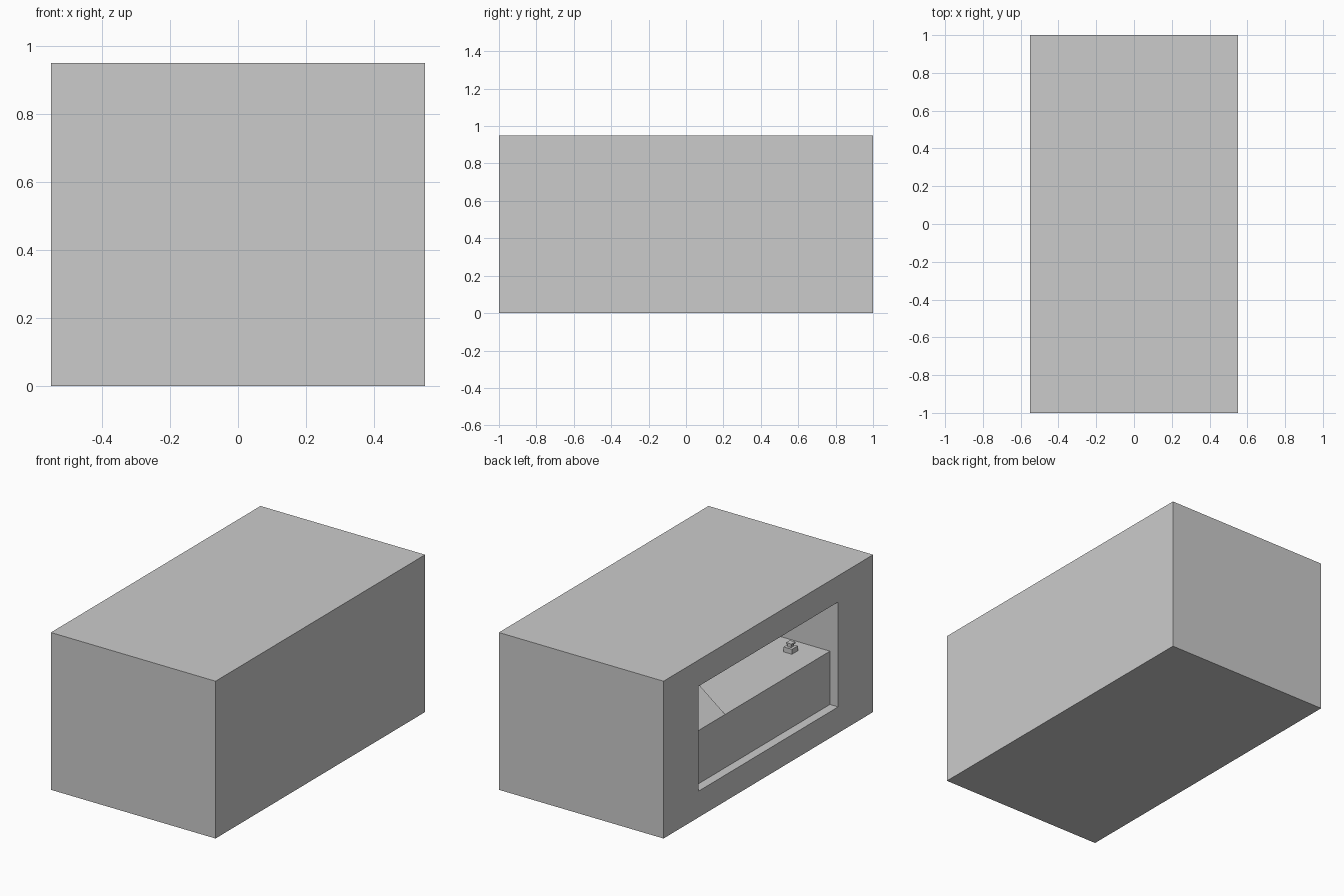
import bpy, bmesh

if "Cube" in bpy.data.objects:
    bpy.data.objects.remove(bpy.data.objects["Cube"])

def box(name, x0, x1, y0, y1, z0, z1):
    bm = bmesh.new()
    bmesh.ops.create_cube(bm, size=1)
    for v in bm.verts:
        v.co = ((x0 + x1) / 2 + v.co.x * (x1 - x0),
                (y0 + y1) / 2 + v.co.y * (y1 - y0),
                (z0 + z1) / 2 + v.co.z * (z1 - z0))
    return finish(name, bm)

def prism(name, profile, y0, y1):
    # xz profile swept along y
    bm = bmesh.new()
    face = bm.faces.new([bm.verts.new((x, y0, z)) for x, z in profile])
    new = bmesh.ops.extrude_face_region(bm, geom=[face])["geom"]
    bmesh.ops.translate(bm, vec=(0, y1 - y0, 0),
                        verts=[g for g in new if isinstance(g, bmesh.types.BMVert)])
    return finish(name, bm)

def finish(name, bm):
    bmesh.ops.recalc_face_normals(bm, faces=bm.faces)
    me = bpy.data.meshes.new(name)
    bm.to_mesh(me)
    bm.free()
    ob = bpy.data.objects.new(name, me)
    bpy.context.collection.objects.link(ob)
    return ob

W, L, H = 0.55, 1.0, 0.95
FLOOR, CEIL, SIDE, BACK = H / 6, H * 5 / 6, L * 2 / 3, W * 2 / 3
FRONT, TOP = -W + 0.055, 0.48

# outer block with a recess in its left side
body = box("outer_block", -W, W, -L, L, 0, H)
cutter = box("recess_cutter", -W - 0.2, BACK, -SIDE, SIDE, FLOOR, CEIL)
cutter.hide_render = True
cutter.hide_set(True)
mod = body.modifiers.new("recess", "BOOLEAN")
mod.operation, mod.solver, mod.object = "DIFFERENCE", "EXACT", cutter
bpy.context.view_layer.objects.active = body
bpy.ops.object.modifier_apply(modifier=mod.name)
bpy.data.objects.remove(cutter)

# bench filling the lower half of the recess
box("bench", FRONT, BACK, -SIDE, SIDE, FLOOR, TOP)

# sloping rest at one end of the bench
prism("sloped_rest", [(FRONT, TOP), (BACK, TOP), (BACK, CEIL), (-0.085, CEIL)],
      L / 3, SIDE)

# small fixture standing on the bench
cx, cy = -0.32, -0.542
for name, r, z0, z1 in (("fixture_base", 0.028, 0, 0.03),
                        ("fixture_neck", 0.012, 0.03, 0.045),
                        ("fixture_cap", 0.018, 0.045, 0.055)):
    box(name, cx - r, cx + r, cy - r, cy + r, TOP + z0, TOP + z1)
